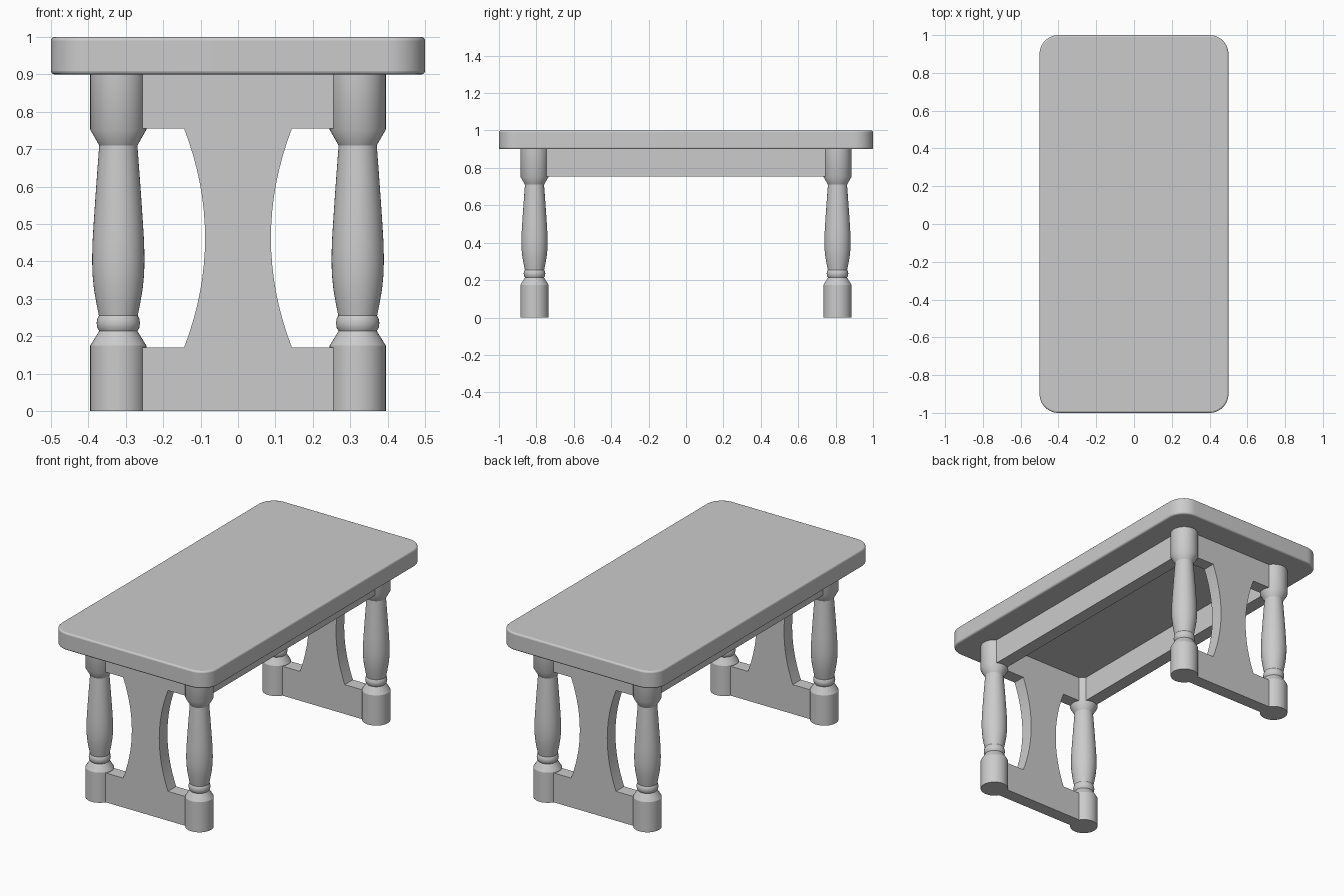
import bpy, bmesh, math
from mathutils import Vector, Matrix

if "Cube" in bpy.data.objects:
    bpy.data.objects.remove(bpy.data.objects["Cube"])

LEG_X, LEG_Y = 0.32, 0.81
BOARD = 0.075  # thickness of end panels and rails


def finish(name, bm, angle=30):
    bmesh.ops.recalc_face_normals(bm, faces=bm.faces)
    mesh = bpy.data.meshes.new(name)
    bm.to_mesh(mesh)
    bm.free()
    obj = bpy.data.objects.new(name, mesh)
    bpy.context.collection.objects.link(obj)
    bpy.ops.object.select_all(action='DESELECT')
    obj.select_set(True)
    bpy.context.view_layer.objects.active = obj
    bpy.ops.object.shade_smooth_by_angle(angle=math.radians(angle))
    return obj


def extrude_outline(points, vec):
    bm = bmesh.new()
    face = bm.faces.new([bm.verts.new(p) for p in points])
    new = bmesh.ops.extrude_face_region(bm, geom=[face], use_keep_orig=True)["geom"]
    bmesh.ops.translate(bm, verts=[v for v in new if isinstance(v, bmesh.types.BMVert)], vec=vec)
    return bm


# Table top: rounded rectangle with softened rims
R = 0.1
corners = [(0.4, 0.9, 0), (-0.4, 0.9, 90), (-0.4, -0.9, 180), (0.4, -0.9, 270)]
outline = []
for cx, cy, start in corners:
    for i in range(13):
        a = math.radians(start + i * 7.5)
        outline.append((cx + R * math.cos(a), cy + R * math.sin(a), 0.9))
top = finish("table_top", extrude_outline(outline, (0, 0, 0.1)))
bevel = top.modifiers.new("rim", 'BEVEL')
bevel.width = 0.009
bevel.segments = 3
bevel.limit_method = 'ANGLE'
bevel.angle_limit = math.radians(40)

# Turned legs
profile = [(0, 0), (0.075, 0), (0.075, 0.175), (0.051, 0.214), (0.056, 0.222),
           (0.058, 0.235), (0.056, 0.247), (0.052, 0.255), (0.058, 0.285),
           (0.065, 0.325), (0.069, 0.365), (0.070, 0.405), (0.069, 0.45),
           (0.066, 0.5), (0.062, 0.56), (0.057, 0.63), (0.051, 0.71),
           (0.075, 0.752), (0.075, 0.91), (0, 0.91)]
for sx, side in ((-1, "left"), (1, "right")):
    for sy, end in ((-1, "front"), (1, "back")):
        bm = bmesh.new()
        vs = [bm.verts.new((r, 0, z)) for r, z in profile]
        es = [bm.edges.new(pair) for pair in zip(vs, vs[1:])]
        bmesh.ops.spin(bm, geom=vs + es, cent=(0, 0, 0), axis=(0, 0, 1),
                       angle=math.tau, steps=40)
        bmesh.ops.remove_doubles(bm, verts=bm.verts, dist=1e-5)
        leg = finish(f"{end}_{side}_leg", bm)
        leg.location = (sx * LEG_X, sy * LEG_Y, 0)

# End panels with curved waist
LOW, HIGH = 0.17, 0.755
half = [(LEG_X, 0), (LEG_X, LOW)]
for i in range(17):
    t = i / 8 - 1
    half.append((0.088 + 0.056 * t * t, (LOW + HIGH) / 2 + t * (HIGH - LOW) / 2))
half += [(LEG_X, HIGH), (LEG_X, 0.905)]
shape = half + [(-x, z) for x, z in reversed(half)]
for sy, end in ((-1, "front"), (1, "back")):
    y = sy * LEG_Y - BOARD / 2
    finish(f"{end}_panel", extrude_outline([(x, y, z) for x, z in shape], (0, BOARD, 0)))

# Side rails
for sx, side in ((-1, "left"), (1, "right")):
    bm = bmesh.new()
    bmesh.ops.create_cube(bm, size=1, matrix=Matrix.Translation((sx * LEG_X, 0, 0.83))
                          @ Matrix.Diagonal((BOARD, 2 * LEG_Y, 0.15, 1)))
    finish(f"{side}_rail", bm)
